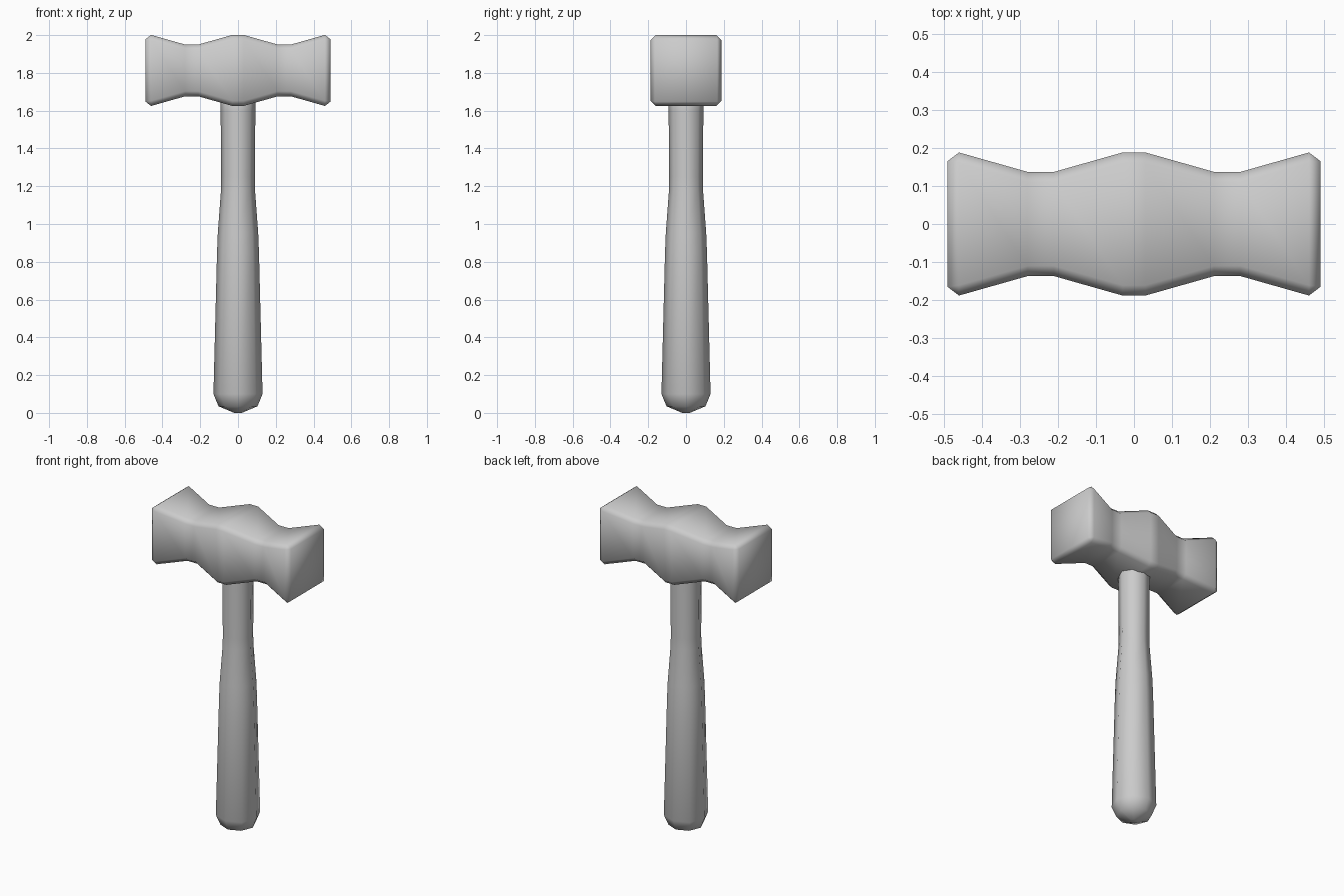
import bpy, bmesh, math

cube = bpy.data.objects.get("Cube")
if cube:
    bpy.data.objects.remove(cube, do_unlink=True)

GREY = (0.6, 0.6, 0.6, 1)
mat = bpy.data.materials.new("plain grey")
mat.use_nodes = True
mat.diffuse_color = GREY
mat.node_tree.nodes["Principled BSDF"].inputs["Base Color"].default_value = GREY


def loft(name, rings):
    """Bridge equal-length rings of points, cap both ends and shade smooth."""
    bm = bmesh.new()
    loops = [[bm.verts.new(p) for p in ring] for ring in rings]
    n = len(loops[0])
    for a, b in zip(loops, loops[1:]):
        for i in range(n):
            j = (i + 1) % n
            bm.faces.new((a[i], a[j], b[j], b[i]))
    bm.faces.new(loops[0])
    bm.faces.new(loops[-1])
    bmesh.ops.remove_doubles(bm, verts=bm.verts, dist=0.001)
    bmesh.ops.recalc_face_normals(bm, faces=bm.faces)
    for f in bm.faces:
        f.smooth = True
    mesh = bpy.data.meshes.new(name)
    bm.to_mesh(mesh)
    bm.free()
    mesh.materials.append(mat)
    obj = bpy.data.objects.new(name, mesh)
    bpy.context.collection.objects.link(obj)
    return obj


def head_ring(x, half, chamfer):
    """Square section across x with cut corners."""
    c = half - chamfer
    pts = [(half, -c), (half, c), (c, half), (-c, half),
           (-half, c), (-half, -c), (-c, -half), (c, -half)]
    return [(x, y, 1.813 + z) for y, z in pts]


def handle_ring(z, r, sides=8):
    return [(r * math.cos(math.tau * i / sides),
             r * math.sin(math.tau * i / sides), z) for i in range(sides)]


# Double-faced head: half profile (x, half size, corner cut), mirrored
half_profile = [(0.03, 0.188, 0.027), (0.21, 0.137, 0.027), (0.28, 0.137, 0.027),
                (0.46, 0.188, 0.027), (0.49, 0.165, 0)]
profile = [(-x, h, c) for x, h, c in reversed(half_profile)] + half_profile
loft("hammer_head", [head_ring(*p) for p in profile])

# Swelling handle with a blunt rounded butt
handle_profile = [(0, 0.02), (0.035, 0.103), (0.1, 0.13), (0.85, 0.111), (0.95, 0.107),
                  (1.18, 0.09), (1.25, 0.089), (1.6, 0.092), (1.75, 0.092)]
loft("handle", [handle_ring(z, r) for z, r in handle_profile])
